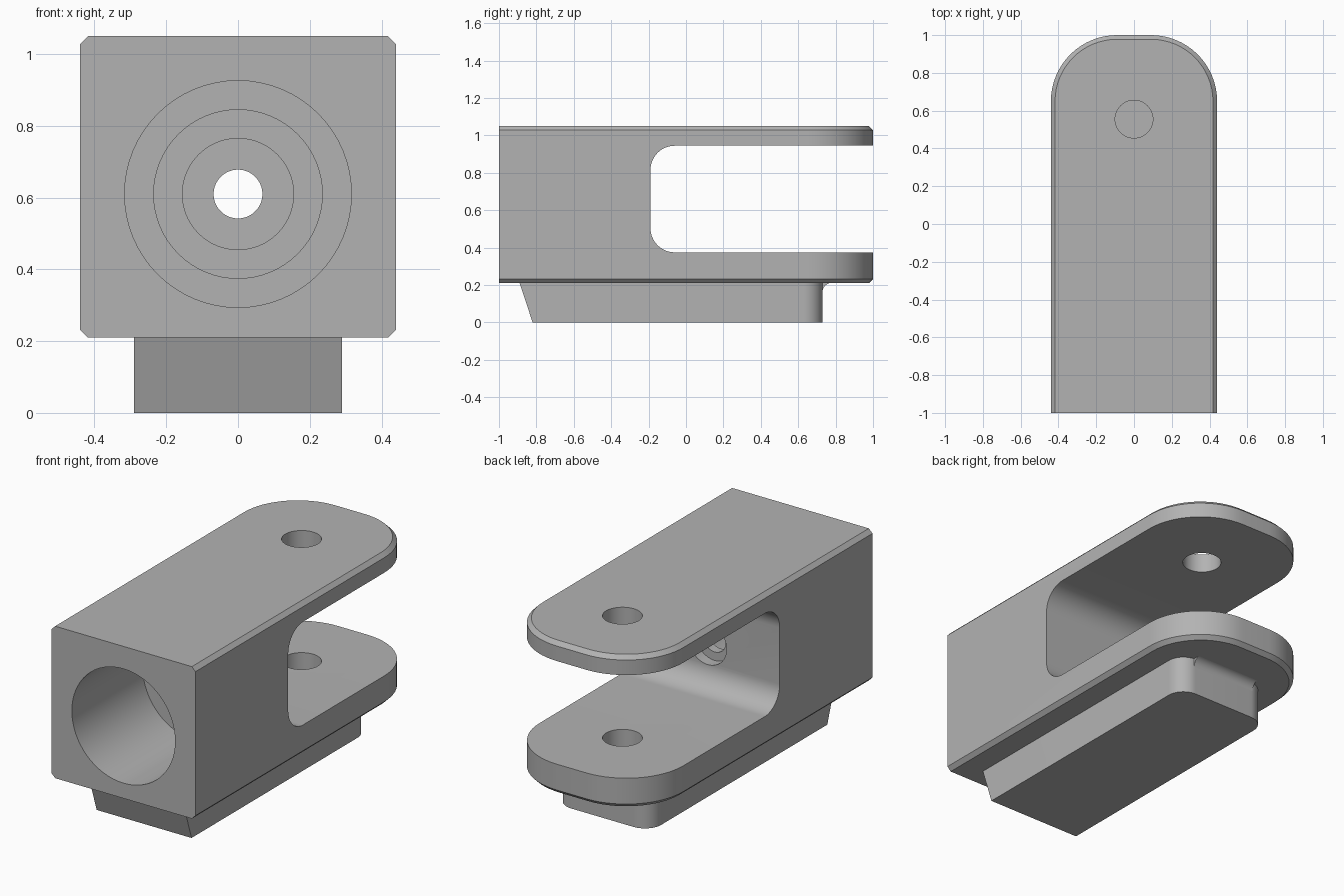
import bpy, bmesh, math
from mathutils import Matrix

cube = bpy.data.objects.get("Cube")
if cube:
    bpy.data.objects.remove(cube, do_unlink=True)

grey = bpy.data.materials.new("plain_grey")
grey.use_nodes = True
COLOUR = (0.45, 0.45, 0.45, 1)
grey.diffuse_color = COLOUR
grey.node_tree.nodes["Principled BSDF"].inputs["Base Color"].default_value = COLOUR


def make_object(name, bm):
    bmesh.ops.recalc_face_normals(bm, faces=bm.faces)
    mesh = bpy.data.meshes.new(name)
    bm.to_mesh(mesh)
    bm.free()
    mesh.materials.append(grey)
    obj = bpy.data.objects.new(name, mesh)
    bpy.context.collection.objects.link(obj)
    return obj


def arc(cx, cy, r, start, end, steps=16):
    angles = [math.radians(start + (end - start) * i / steps) for i in range(steps + 1)]
    return [(cx + r * math.cos(a), cy + r * math.sin(a)) for a in angles]


def prism(points, low, high, axis="z"):
    """Extrude an outline along z (points are x, y) or along x (points are y, z)."""
    bm = bmesh.new()
    place = (lambda a, b: (a, b, low)) if axis == "z" else (lambda a, b: (low, a, b))
    face = bm.faces.new([bm.verts.new(place(a, b)) for a, b in points])
    new = bmesh.ops.extrude_face_region(bm, geom=[face])["geom"]
    shift = (0, 0, high - low) if axis == "z" else (high - low, 0, 0)
    bmesh.ops.translate(bm, vec=shift, verts=[v for v in new if isinstance(v, bmesh.types.BMVert)])
    return bm


def tongue(half, front, back, r):
    """Plan outline with a square front and rounded back corners."""
    return ([(-half, front), (half, front)]
            + arc(half - r, back - r, r, 0, 90)
            + arc(r - half, back - r, r, 90, 180))


def revolve_y(profile, z, segments=64):
    """Closed solid turned about the y axis from (radius, y) pairs."""
    bm = bmesh.new()
    verts = [bm.verts.new((r, y, z)) for r, y in profile]
    edges = [bm.edges.new(pair) for pair in zip(verts, verts[1:])]
    bmesh.ops.spin(bm, geom=verts + edges, cent=(0, 0, z), axis=(0, 1, 0),
                   angle=math.tau, steps=segments)
    bmesh.ops.remove_doubles(bm, verts=bm.verts, dist=0.0001)
    return bm


def cut(target, cutter):
    cutter.hide_render = True
    mod = target.modifiers.new("cut", "BOOLEAN")
    mod.operation, mod.solver, mod.object = "DIFFERENCE", "EXACT", cutter
    bpy.context.view_layer.objects.active = target
    bpy.ops.object.modifier_apply(modifier=mod.name)
    bpy.data.objects.remove(cutter, do_unlink=True)


# Fork body: block with rounded back, chamfered above and below except at the front
bm = prism(tongue(0.44, -1, 1, 0.35), 0.21, 1.05)
rims = [e for e in bm.edges
        if abs(e.verts[0].co.z - e.verts[1].co.z) < 0.001
        and max(v.co.y for v in e.verts) > -0.99]
bmesh.ops.bevel(bm, geom=rims, offset=0.022, segments=1, affect="EDGES")
body = make_object("fork_body", bm)

# Slot between the two fork plates
slot = [(1.2, 0.375), (1.2, 0.945)]
slot += arc(-0.06, 0.815, 0.13, 90, 180) + arc(-0.06, 0.505, 0.13, 180, 270)
cut(body, make_object("slot_cutter", prism(slot, -0.6, 0.6, "x")))

# Stepped bore from the front, opening into the slot
bore = [(0, -1.1), (0.316, -1.1), (0.316, -0.38), (0.235, -0.38), (0.235, -0.34),
        (0.155, -0.34), (0.155, -0.3), (0.068, -0.3), (0.068, -0.25),
        (0.115, -0.25), (0.115, -0.1), (0, -0.1)]
cut(body, make_object("bore_cutter", revolve_y(bore, 0.61)))

# Pin hole through both plates
bm = bmesh.new()
bmesh.ops.create_cone(bm, cap_ends=True, segments=48, radius1=0.1, radius2=0.1,
                      depth=1.4, matrix=Matrix.Translation((0, 0.555, 0.65)))
cut(body, make_object("pin_cutter", bm))

# Mounting rail underneath, with a slanted front
bm = prism(tongue(0.29, -0.82, 0.73, 0.1), 0, 0.212)
for v in bm.verts:
    if v.co.y < -0.8 and v.co.z > 0.1:
        v.co.y = -0.89
rail = make_object("mounting_rail", bm)

# Concave fillet between the rail's back and the body
fillet = [(0.72, 0.212), (0.72, 0.16)] + arc(0.78, 0.162, 0.05, 180, 90, 8)
fillet_strip = make_object("rail_fillet", prism(fillet, -0.2, 0.2, "x"))

# Smooth curved walls, keep machined edges sharp
bpy.ops.object.select_all(action="DESELECT")
for obj in (body, rail, fillet_strip):
    obj.select_set(True)
bpy.context.view_layer.objects.active = body
bpy.ops.object.shade_smooth_by_angle(angle=math.radians(30))
